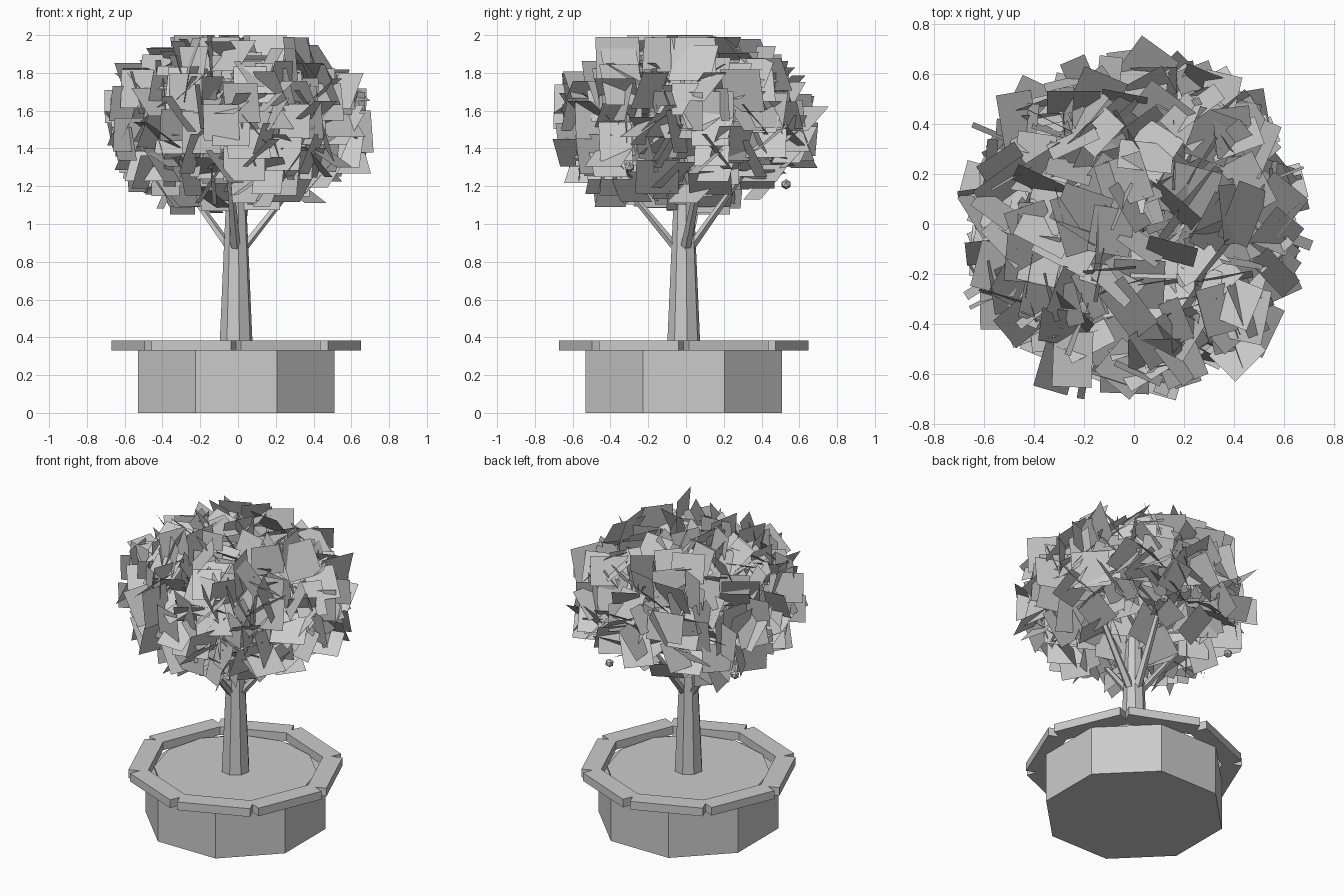
import bpy, bmesh, math, random
from mathutils import Vector, Matrix

if "Cube" in bpy.data.objects:
    bpy.data.objects.remove(bpy.data.objects["Cube"])

random.seed(11)
C = Vector((-0.01, -0.012, 0))  # planter and trunk axis


def make(name, bm):
    me = bpy.data.meshes.new(name)
    bm.to_mesh(me)
    bm.free()
    ob = bpy.data.objects.new(name, me)
    bpy.context.collection.objects.link(ob)
    return ob


def loft(name, rings, sides, turn=0.0):
    """Tapered tube through (centre, radius) rings, capped at both ends."""
    bm = bmesh.new()
    loops = []
    for c, r in rings:
        loops.append([bm.verts.new(Vector(c) + Vector((
            r * math.cos(turn + math.tau * i / sides),
            r * math.sin(turn + math.tau * i / sides), 0))) for i in range(sides)])
    for a, b in zip(loops, loops[1:]):
        for i in range(sides):
            j = (i + 1) % sides
            bm.faces.new((a[i], a[j], b[j], b[i]))
    bm.faces.new(loops[0][::-1])
    bm.faces.new(loops[-1])
    return make(name, bm)


def at(x, y, z):
    return C + Vector((x, y, z))


# Octagonal planter with a flat soil bed
loft("planter", [(at(0, 0, 0), 0.563), (at(0, 0, 0.33), 0.563)], 8, math.pi / 8)
loft("soil", [(at(0, 0, 0.31), 0.50), (at(0, 0, 0.345), 0.50)], 12)

# Eight bench planks, notched where their outer corners meet
bm = bmesh.new()
for k in range(8):
    m = (Matrix.Translation(C) @ Matrix.Rotation(math.pi / 8 + k * math.pi / 4, 4, 'Z')
         @ Matrix.Translation((0.56, 0, 0.357)) @ Matrix.Diagonal((0.12, 0.456, 0.055, 1)))
    bmesh.ops.create_cube(bm, size=1, matrix=m)
make("rim_planks", bm)

# Trunk and forking branches
loft("trunk", [(at(0, 0, 0.34), 0.09), (at(0, 0, 0.9), 0.065), (at(0, 0, 1.45), 0.04)], 8, 0.2)
for i, (x, y) in enumerate([(-0.36, 0.12), (0.40, 0.10), (-0.04, -0.42), (0.08, 0.36)]):
    loft(f"branch_{i + 1}", [(at(x * 0.05, y * 0.05, 0.85), 0.03),
                             (at(x, y, 1.33), 0.016)], 5)

# Crown of flat leaf cards, each with level top and bottom edges
bm = bmesh.new()
count = 0
while count < 520:
    p = Vector([random.uniform(-1, 1) for _ in range(3)])
    d = sum(abs(v) ** 2.4 for v in p)
    if not 0.08 < d < 1:
        continue
    w, h = random.uniform(0.085, 0.12), random.uniform(0.085, 0.12)
    tilt, yaw = random.uniform(-1.1, 1.1), random.uniform(0, math.tau)
    c = Vector((p.x * 0.64, p.y * 0.63, 1.535 + p.z * 0.42))
    c.z = min(c.z, 2.0 - h * math.cos(tilt))
    m = Matrix.Translation(c) @ Matrix.Rotation(yaw, 4, 'Z') @ Matrix.Rotation(tilt, 4, 'X')
    bm.faces.new([bm.verts.new(m @ Vector((sx * w, 0, sz * h)))
                  for sx, sz in ((-1, -1), (1, -1), (1, 1), (-1, 1))])
    count += 1
make("leaves", bm)

# Small round fruit under the crown
bm = bmesh.new()
for p in [(-0.54, 0.25, 1.22), (0.20, 0.53, 1.21), (0.35, -0.30, 1.3), (-0.25, -0.35, 1.35)]:
    bmesh.ops.create_icosphere(bm, subdivisions=1, radius=0.028, matrix=Matrix.Translation(p))
make("fruit", bm)
